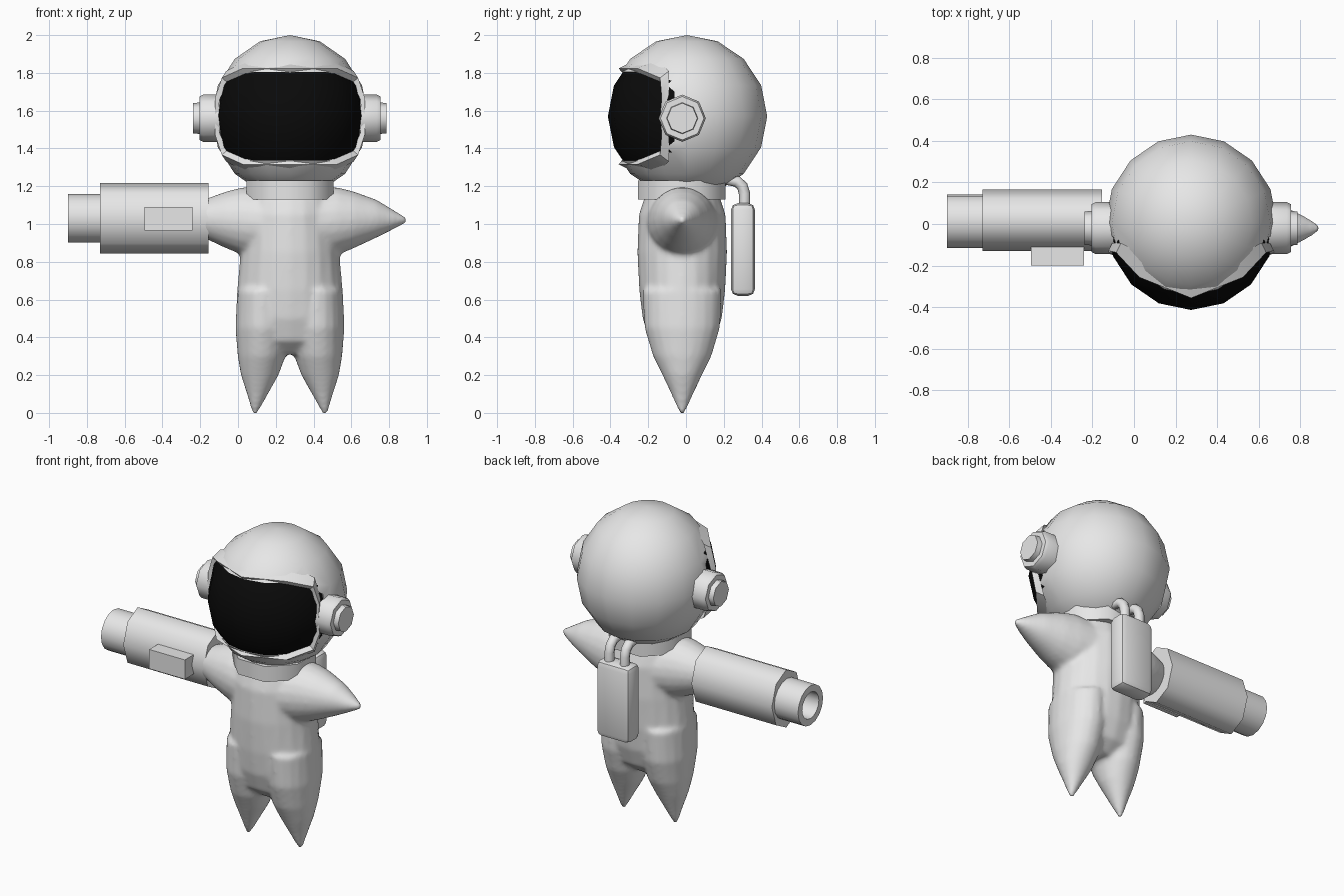
import bpy, bmesh, math
from mathutils import Vector, Matrix

cube = bpy.data.objects.get("Cube")
if cube:
    bpy.data.objects.remove(cube, do_unlink=True)

CX = 0.275                               # centre line of the figure
HEAD = Vector((CX, 0.005, 1.57))


def material(name, value):
    m = bpy.data.materials.new(name)
    m.use_nodes = True
    col = (value, value, value, 1)
    m.diffuse_color = col
    m.node_tree.nodes["Principled BSDF"].inputs["Base Color"].default_value = col
    return m


GREY = material("light grey", 0.8)
BLACK = material("visor black", 0.003)


def finish(name, bm, mat=GREY, angle=40):
    bmesh.ops.recalc_face_normals(bm, faces=bm.faces)
    me = bpy.data.meshes.new(name)
    bm.to_mesh(me)
    bm.free()
    me.materials.append(mat)
    ob = bpy.data.objects.new(name, me)
    bpy.context.collection.objects.link(ob)
    if angle:
        bpy.ops.object.select_all(action='DESELECT')
        ob.select_set(True)
        bpy.context.view_layer.objects.active = ob
        bpy.ops.object.shade_smooth_by_angle(angle=math.radians(angle))
    return ob


def bridge(bm, rings, closed=False, caps=True):
    """Skin a list of equally long point rings."""
    loops = [[bm.verts.new(p) for p in ring] for ring in rings]
    n = len(loops[0])
    pairs = list(zip(loops, loops[1:]))
    if closed:
        pairs.append((loops[-1], loops[0]))
    for a, b in pairs:
        for i in range(n):
            j = (i + 1) % n
            bm.faces.new((a[i], a[j], b[j], b[i]))
    if caps and not closed:
        bm.faces.new(loops[0])
        bm.faces.new(loops[-1])


def ellipse(center, u, v, n=20):
    c, u, v = Vector(center), Vector(u), Vector(v)
    return [c + u * math.cos(t) + v * math.sin(t)
            for t in (2 * math.pi * i / n for i in range(n))]


def x_rings(steps, y, z, n, squash=1.0):
    """Rings around the x axis from (x, radius) steps."""
    return [ellipse((x, y, z), (0, r * squash, 0), (0, 0, r), n) for x, r in steps]


# Body: lofted torso, legs and arms fused into one soft skin
bm = bmesh.new()
torso = [(0.31, 0.17, 0.09), (0.38, 0.25, 0.17), (0.5, 0.285, 0.21),
         (0.65, 0.28, 0.228), (0.85, 0.262, 0.238), (1.05, 0.25, 0.23),
         (1.14, 0.24, 0.2), (1.2, 0.2, 0.16)]
bridge(bm, [ellipse((CX, -0.02, z), (rx, 0, 0), (0, ry, 0)) for z, rx, ry in torso])
leg = [(-0.005, 0.186, 0.012, 0.012), (0.1, 0.172, 0.056, 0.058),
       (0.2, 0.16, 0.1, 0.105), (0.3, 0.15, 0.127, 0.155),
       (0.45, 0.145, 0.144, 0.2), (0.65, 0.14, 0.14, 0.21)]
arm = [(0.1, 1.0, 0.19, 0.2), (0.25, 1.015, 0.18, 0.17),
       (0.34, 1.022, 0.15, 0.145), (0.46, 1.028, 0.1, 0.1),
       (0.55, 1.023, 0.05, 0.055), (0.62, 1.02, 0.012, 0.012)]
for s in (-1, 1):
    bridge(bm, [ellipse((CX + s * x, -0.02, z), (rx, 0, 0), (0, ry, 0))
                for z, x, rx, ry in leg])
    bridge(bm, [ellipse((CX + s * x, -0.02, z), (0, ry, 0), (0, 0, rz))
                for x, z, rz, ry in arm])
body = finish("body", bm, angle=None)
remesh = body.modifiers.new("fuse", 'REMESH')
remesh.mode = 'VOXEL'
remesh.voxel_size = 0.014
remesh.use_smooth_shade = True
soften = body.modifiers.new("soften", 'SMOOTH')
soften.factor = 0.5
soften.iterations = 6


# Helmet shell and visor: nested spheres, the shell opened at the front
def ball(scale):
    b = bmesh.new()
    size = Matrix.Diagonal((0.413 * scale, 0.425 * scale, 0.43 * scale, 1))
    bmesh.ops.create_uvsphere(b, u_segments=16, v_segments=8, radius=1,
                              matrix=Matrix.Translation(HEAD) @ size)
    return b


quarter = [(0.4, 0.0), (0.393, 0.09), (0.35, 0.19), (0.24, 0.235)]
half = quarter + [(0, 0.235)] + [(-x, z) for x, z in reversed(quarter)]
outline = half + [(x, -z) for x, z in reversed(half[1:-1])]

bm = bmesh.new()
bridge(bm, [[(CX + x, y, HEAD.z + z) for x, z in outline] for y in (-0.7, -0.06)])
cutter = finish("opening_cutter", bm, angle=None)
helmet = finish("helmet", ball(1.0))
cut = helmet.modifiers.new("opening", 'BOOLEAN')
cut.operation = 'DIFFERENCE'
cut.solver = 'EXACT'
cut.object = cutter
bpy.context.view_layer.objects.active = helmet
bpy.ops.object.modifier_apply(modifier=cut.name)
bpy.data.objects.remove(cutter, do_unlink=True)
finish("visor", ball(0.985), BLACK)


# Raised lip around the visor
def on_helmet(x, z, lift):
    y = -math.sqrt(max(0.425 ** 2 - x * x - z * z, 0.01))
    return HEAD + Vector((x, y, z)) * lift


bm = bmesh.new()
bridge(bm, [[on_helmet(x, z, 0.95) for x, z in outline],
            [on_helmet(x, z * 1.04, 0.995 + 0.19 * abs(z)) for x, z in outline],
            [on_helmet(x * 1.01, z * 1.32, 0.955) for x, z in outline]], closed=True)
finish("visor_lip", bm)

# Neck collar
bm = bmesh.new()
bridge(bm, [[Matrix.Rotation(math.pi / 8, 4, 'Z') @ p + Vector((CX, -0.022, z))
             for p in ellipse((0, 0, 0), (0.25, 0, 0), (0, 0.25, 0), 8)]
            for z in (1.13, 1.23)])
finish("neck_collar", bm, angle=50)

# Ear caps
for side, s in (("left", 1), ("right", -1)):
    bm = bmesh.new()
    steps = [(0.36, 0.125), (0.46, 0.125), (0.48, 0.115), (0.48, 0.083), (0.512, 0.08)]
    bridge(bm, x_rings([(CX + s * x, r) for x, r in steps], -0.02, 1.56, 8))
    finish(side + "_ear_cap", bm, angle=50)

# Arm cannon: barrel, hollow muzzle and side box
bm = bmesh.new()
bridge(bm, x_rings([(-0.73, 0.187), (-0.155, 0.187)], 0.018, 1.03, 8, 0.79))
finish("cannon_barrel", bm, angle=60)
bm = bmesh.new()
bridge(bm, x_rings([(-0.7, 0.128), (-0.9, 0.128), (-0.9, 0.085), (-0.72, 0.085)],
                   0.013, 1.03, 16))
finish("cannon_muzzle", bm)


def box(name, low, high, bevel=0):
    low, high = Vector(low), Vector(high)
    b = bmesh.new()
    bmesh.ops.create_cube(b, size=1, matrix=Matrix.Translation((low + high) / 2)
                          @ Matrix.Diagonal((*(high - low), 1)))
    if bevel:
        bmesh.ops.bevel(b, geom=b.edges[:], offset=bevel, segments=2,
                        profile=0.5, affect='EDGES')
    return finish(name, b)


box("cannon_side_box", (-0.495, -0.2, 0.965), (-0.24, -0.08, 1.09))

# Backpack with two hoses
box("backpack", (CX - 0.12, 0.238, 0.62), (CX + 0.12, 0.365, 1.11), 0.035)
for side, s in (("left", 1), ("right", -1)):
    path = [(0.31, 1.08), (0.31, 1.16), (0.298, 1.2), (0.27, 1.225), (0.2, 1.24)]
    curve = bpy.data.curves.new(side + "_hose", 'CURVE')
    curve.dimensions = '3D'
    curve.bevel_depth = 0.03
    curve.bevel_resolution = 2
    spline = curve.splines.new('POLY')
    spline.points.add(len(path) - 1)
    for point, (y, z) in zip(spline.points, path):
        point.co = (CX + s * 0.055, y, z, 1)
    spline.use_smooth = True
    curve.materials.append(GREY)
    hose = bpy.data.objects.new(side + "_hose", curve)
    bpy.context.collection.objects.link(hose)
